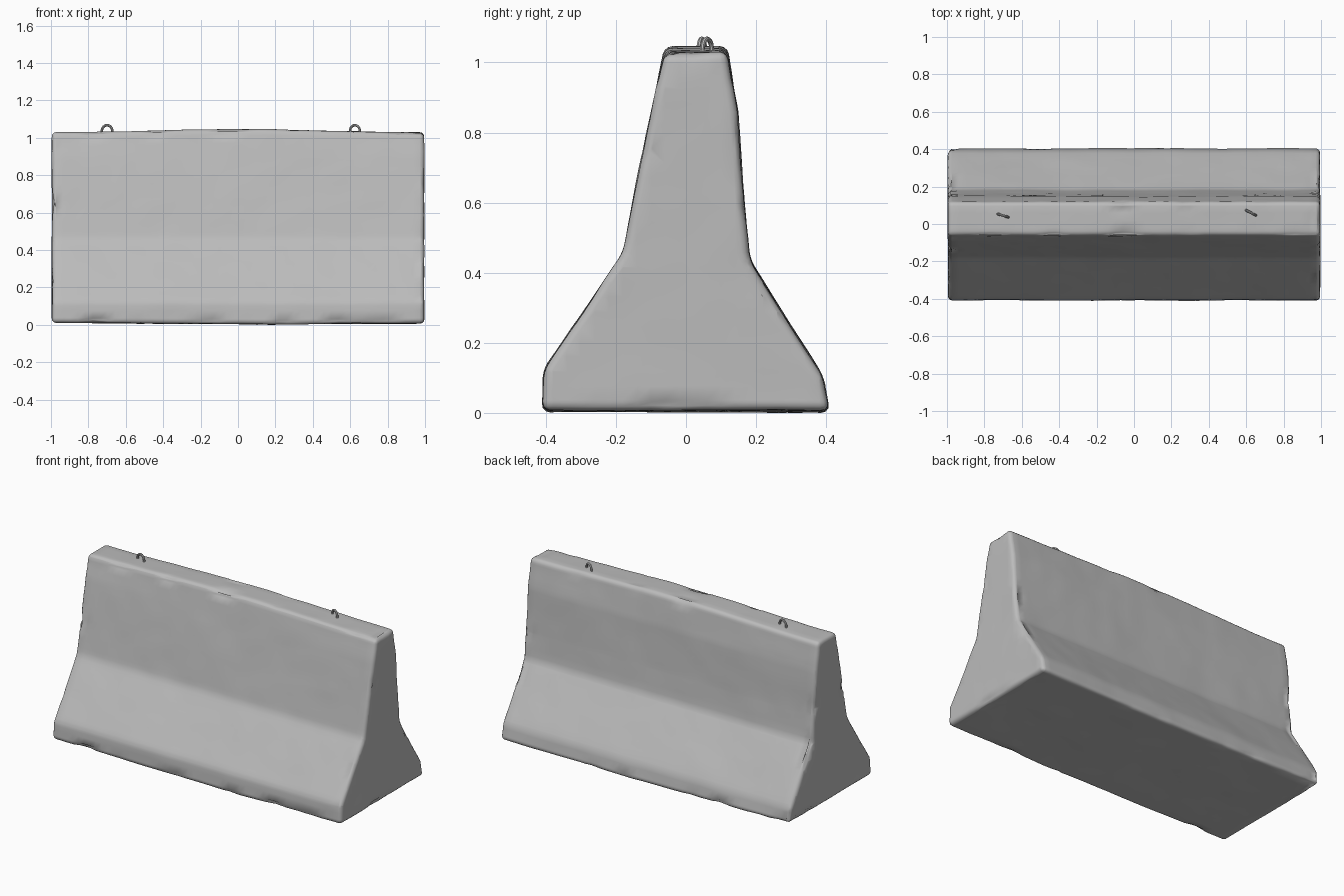
import bpy, bmesh, math
from mathutils import Vector, noise

cube = bpy.data.objects.get("Cube")
if cube:
    bpy.data.objects.remove(cube, do_unlink=True)


def make_material(name, rgb, rough):
    mat = bpy.data.materials.new(name)
    mat.use_nodes = True
    mat.diffuse_color = (*rgb, 1)
    bsdf = mat.node_tree.nodes["Principled BSDF"]
    bsdf.inputs["Base Color"].default_value = (*rgb, 1)
    bsdf.inputs["Roughness"].default_value = rough
    return mat


concrete = make_material("concrete grey", (0.5, 0.5, 0.5), 0.9)

# Barrier cross-section (y, z), front foot round to back foot
profile = [(-0.41, 0.012), (-0.405, 0.13), (-0.18, 0.46), (-0.14, 0.66), (-0.06, 1.042),
           (0.117, 1.042), (0.145, 0.86), (0.165, 0.6), (0.182, 0.44), (0.39, 0.11), (0.408, 0.012)]
HALF = 0.995


def build_barrier():
    bm = bmesh.new()
    ends = [[bm.verts.new((x, y, z)) for y, z in profile] for x in (-HALF, HALF)]
    left, right = ends
    n = len(profile)
    for i in range(n):
        j = (i + 1) % n
        bm.faces.new((left[i], left[j], right[j], right[i]))
    bm.faces.new(left)
    bm.faces.new(right)
    bmesh.ops.recalc_face_normals(bm, faces=bm.faces)

    # Worn, rounded edges
    sharp = [e for e in bm.edges if e.calc_face_angle(0) > 0.3]
    bmesh.ops.bevel(bm, geom=sharp, offset=0.022, segments=3, profile=0.5, affect='EDGES')

    # Slice into a fine grid so that the surface can be weathered
    def slices(axis, start, stop, count):
        for i in range(count):
            p = Vector()
            p[axis] = start + (stop - start) * (i + 0.5) / count
            no = Vector()
            no[axis] = 1
            bmesh.ops.bisect_plane(bm, geom=bm.verts[:] + bm.edges[:] + bm.faces[:],
                                   plane_co=p, plane_no=no, dist=0.0005)
    slices(0, -HALF, HALF, 50)
    slices(2, 0.02, 1.03, 24)
    slices(1, -0.4, 0.4, 20)

    # Gentle unevenness, with deeper chips along the edges
    bm.normal_update()
    moves = []
    for v in bm.verts:
        wave = noise.noise(v.co * 3.0) * 0.004 + noise.noise(v.co * 9.0) * 0.002
        spread = max((e.calc_face_angle(0) for e in v.link_edges), default=0)
        chip = max(0, noise.noise(v.co * 7.0 + Vector((5, 2, 8))) - 0.15) * 0.025
        moves.append(v.normal * (wave - (chip if spread > 0.2 else 0)))
    for v, m in zip(bm.verts, moves):
        v.co += m
        if v.co.z > 0.95:
            v.co.z += 0.008 * math.cos(v.co.x * math.pi) - 0.004
        if v.co.z < 0.06:
            v.co.z += 0.007 * abs(v.co.x - 0.2) - 0.002
    low = min(v.co.z for v in bm.verts)
    for v in bm.verts:
        v.co.z = v.co.z - low * max(0, 1 - v.co.z)

    mesh = bpy.data.meshes.new("concrete_barrier")
    bm.to_mesh(mesh)
    bm.free()
    mesh.materials.append(concrete)
    mesh.shade_smooth()
    obj = bpy.data.objects.new("concrete_barrier", mesh)
    bpy.context.collection.objects.link(obj)


# Lifting loop: a bent rod standing in the top face
def lifting_loop(name, x, y, angle):
    curve = bpy.data.curves.new(name, 'CURVE')
    curve.dimensions = '3D'
    curve.bevel_depth = 0.007
    curve.bevel_resolution = 2
    curve.use_fill_caps = True
    arc = [math.pi * i / 12 for i in range(13)]
    pts = [(0.029, 0, -0.05)]
    pts += [(0.029 * math.cos(a), 0, 0.029 * math.sin(a)) for a in arc]
    pts += [(-0.029, 0, -0.05)]
    spline = curve.splines.new('POLY')
    spline.points.add(len(pts) - 1)
    for p, co in zip(spline.points, pts):
        p.co = (*co, 1)
    curve.materials.append(concrete)
    obj = bpy.data.objects.new(name, curve)
    obj.location = (x, y, 1.038)
    obj.rotation_euler.z = math.radians(angle)
    bpy.context.collection.objects.link(obj)
    # Turn the rod into a smooth mesh
    bpy.ops.object.select_all(action='DESELECT')
    obj.select_set(True)
    bpy.context.view_layer.objects.active = obj
    bpy.ops.object.convert(target='MESH')
    bpy.ops.object.shade_smooth_by_angle()


build_barrier()
lifting_loop("right_lifting_loop", -0.70, 0.045, -17)
lifting_loop("left_lifting_loop", 0.625, 0.06, -27)
